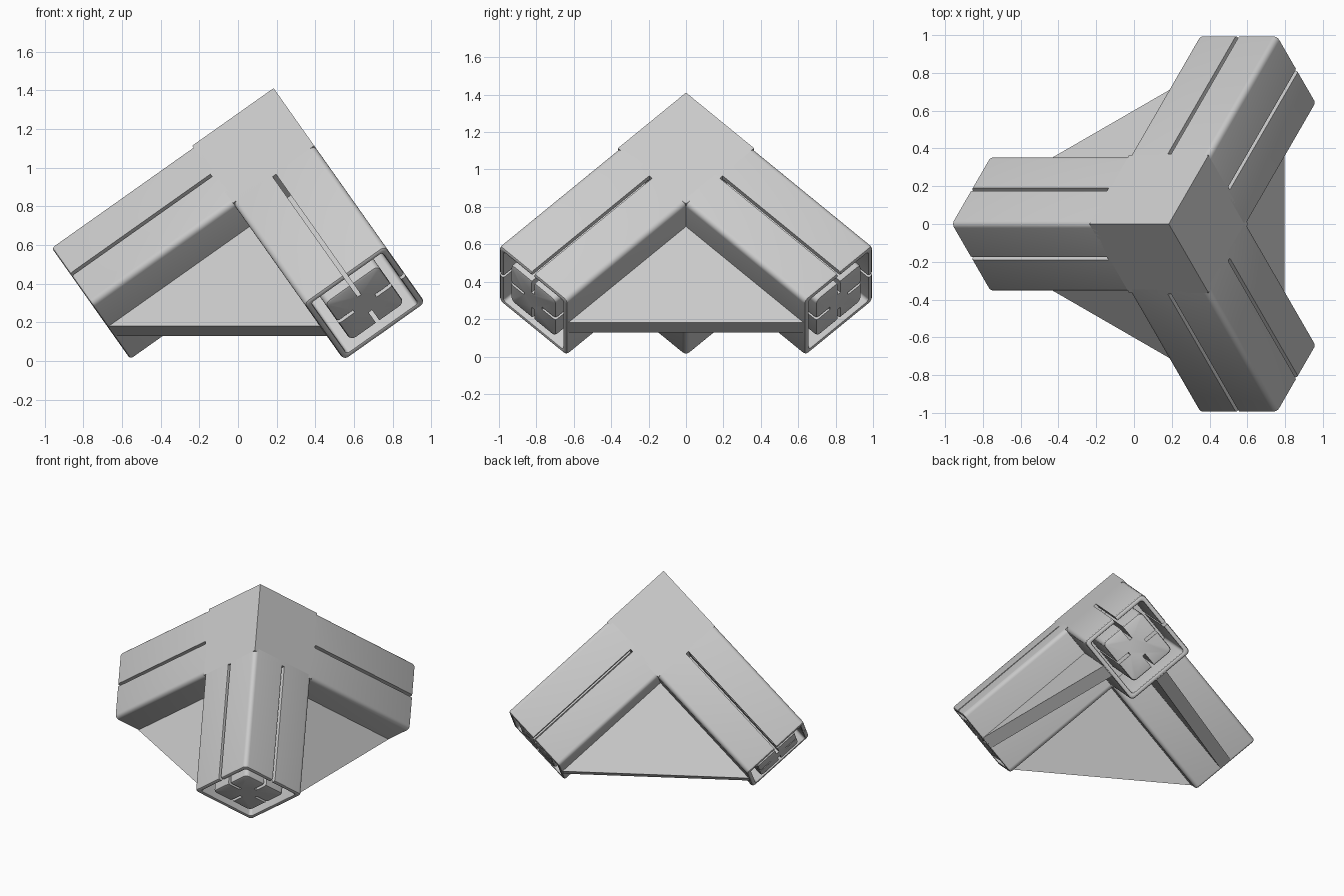
import bpy, bmesh, math
from mathutils import Matrix, Vector

if "Cube" in bpy.data.objects:
    bpy.data.objects.remove(bpy.data.objects["Cube"])

L, W = 1.414, 0.515          # arm length from the apex, arm width
RIM, PLUG = 0.033, 0.088     # inset of the socket wall and of the inner plug
SLOT, GROOVE = 0.022, 0.10   # slot width, groove depth in the plug
FLOOR = 0.53                 # where the socket bottoms out
APEX = Vector((0.184, 0, 1.411))

grey = bpy.data.materials.new("light grey")
grey.diffuse_color = (0.6, 0.6, 0.6, 1)
grey.use_nodes = True
grey.node_tree.nodes["Principled BSDF"].inputs["Base Color"].default_value = grey.diffuse_color

# Three mutually square directions running down from the apex
AXES = [Vector((math.sqrt(2 / 3) * math.cos(a), math.sqrt(2 / 3) * math.sin(a), -math.sqrt(1 / 3)))
        for a in (math.pi, math.pi / 3, -math.pi / 3)]


def frame(i):
    m = Matrix([AXES[(i + k) % 3] for k in range(3)]).transposed().to_4x4()
    m.translation = APEX
    return m


def finish(bm, name, i):
    bmesh.ops.recalc_face_normals(bm, faces=bm.faces)
    me = bpy.data.meshes.new(name)
    bm.to_mesh(me)
    bm.free()
    me.materials.append(grey)
    ob = bpy.data.objects.new(name, me)
    bpy.context.collection.objects.link(ob)
    ob.matrix_world = frame(i)
    return ob


def add_box(bm, lo, hi):
    lo, hi = Vector(lo), Vector(hi)
    size = hi - lo
    bmesh.ops.create_cube(bm, size=1, matrix=Matrix.Translation((lo + hi) / 2) @ Matrix.Diagonal((*size, 1)))


def ring(bm, t, inset, r, n=5):
    """Rounded square across the arm at distance t."""
    verts, h = [], W / 2 - inset - r
    for q in range(4):
        cx, cy = [(h, h), (-h, h), (-h, -h), (h, -h)][q]
        for k in range(n + 1):
            a = math.pi / 2 * (q + k / n)
            verts.append(bm.verts.new((t, W / 2 + cx + r * math.cos(a), W / 2 + cy + r * math.sin(a))))
    return verts


def arm(i):
    # Outer sleeve, rounded rim, socket and plug in one loft
    bm = bmesh.new()
    stations = [(0.49, 0, 0.03), (L - 0.015, 0, 0.03), (L - 0.0044, 0.0044, 0.026), (L, 0.013, 0.02),
                (L, RIM - 0.01, 0.02), (L - 0.003, RIM - 0.003, 0.02), (L - 0.01, RIM, 0.02),
                (FLOOR, RIM, 0.02), (FLOOR, PLUG, 0.03), (L - 0.014, PLUG, 0.03),
                (L - 0.004, PLUG + 0.004, 0.028), (L, PLUG + 0.014, 0.02)]
    rings = [ring(bm, *s) for s in stations]
    for a, b in zip(rings, rings[1:]):
        for k in range(len(a)):
            j = (k + 1) % len(a)
            bm.faces.new((a[k], a[j], b[j], b[k]))
    bm.faces.new(rings[0])
    bm.faces.new(rings[-1])
    ob = finish(bm, "arm_%d" % (i + 1), i)

    # Slots through the two outer walls, grooves on all four plug sides
    bm = bmesh.new()
    c0, c1, t0, t1 = W / 2 - SLOT / 2, W / 2 + SLOT / 2, FLOOR - 0.006, L + 0.1
    near, far = (-0.1, PLUG + GROOVE), (W - PLUG - GROOVE, W - RIM - 0.02)
    for lo, hi in (near, far):
        add_box(bm, (t0, c0, lo), (t1, c1, hi))
        add_box(bm, (t0, lo, c0), (t1, hi, c1))
    cutter = finish(bm, "slot_cutter_%d" % (i + 1), i)
    cutter.hide_render = True
    cutter.hide_set(True)
    mod = ob.modifiers.new("slots", 'BOOLEAN')
    mod.operation, mod.solver, mod.object = 'DIFFERENCE', 'EXACT', cutter
    bpy.context.view_layer.objects.active = ob
    ob.select_set(True)
    bpy.ops.object.modifier_apply(modifier=mod.name)
    bpy.data.objects.remove(cutter)
    bpy.ops.object.shade_smooth_by_angle(angle=math.radians(35))
    ob.select_set(False)


def web(i):
    # Triangular plate bracing two neighbouring arms
    v, e, p0, p1 = W - 0.02, L - 0.008, 0.21, 0.30
    bm = bmesh.new()
    outline = [(v, v), (e, v), (e, W), (W, e), (v, e)]
    face = bm.faces.new([bm.verts.new((a, b, p0)) for a, b in outline])
    out = bmesh.ops.extrude_face_region(bm, geom=[face])
    bmesh.ops.translate(bm, vec=(0, 0, p1 - p0), verts=[g for g in out["geom"] if isinstance(g, bmesh.types.BMVert)])
    finish(bm, "web_%d" % (i + 1), i)


# Sharp-edged corner block
bm = bmesh.new()
add_box(bm, (0, 0, 0), (W, W, W))
finish(bm, "corner_block", 0)

for i in range(3):
    arm(i)
    web(i)
